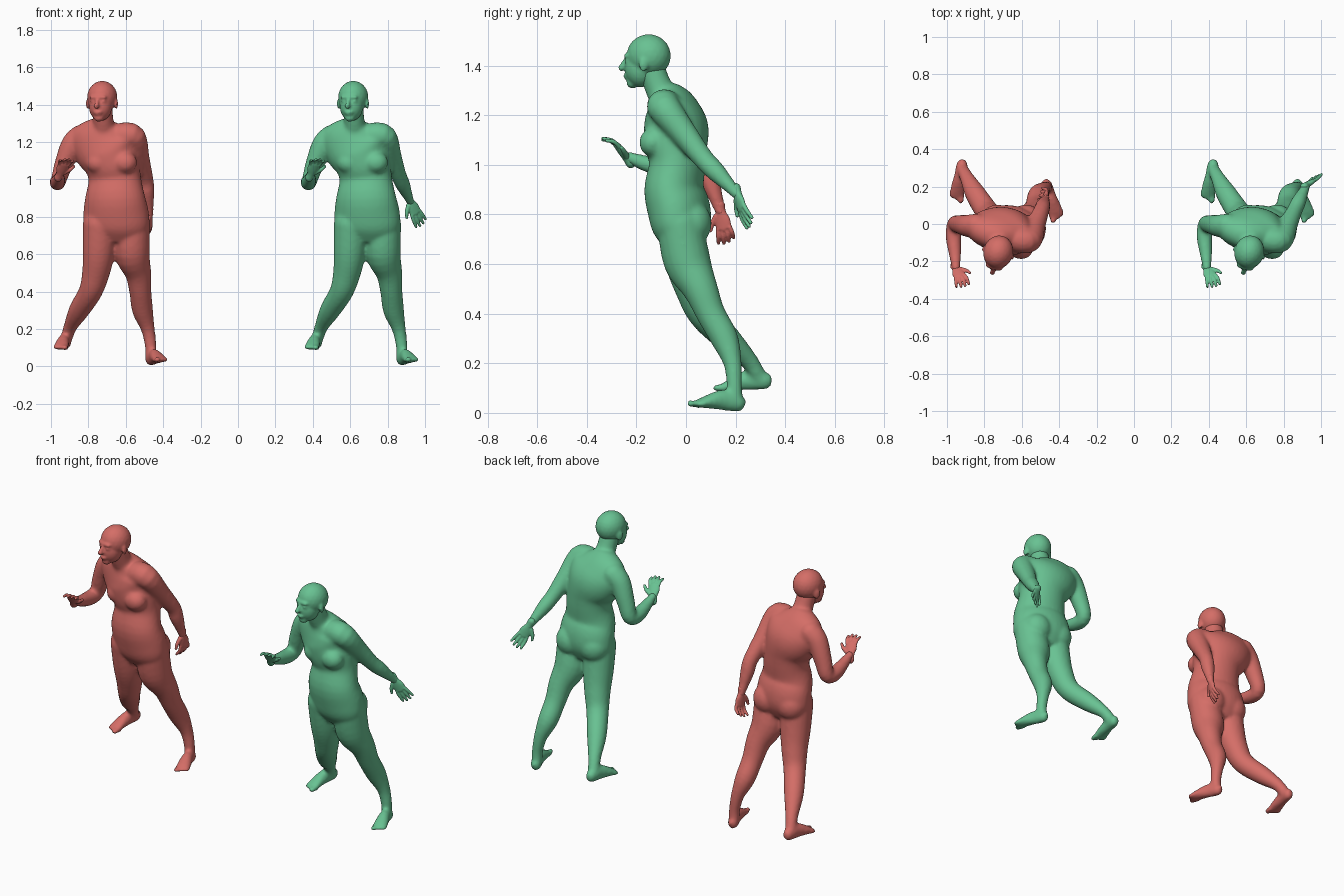
import bpy, bmesh, math
from mathutils import Vector, Matrix

if "Cube" in bpy.data.objects:
    bpy.data.objects.remove(bpy.data.objects["Cube"])


def material(name, colour):
    mat = bpy.data.materials.new(name)
    mat.use_nodes = True
    mat.diffuse_color = colour
    mat.node_tree.nodes["Principled BSDF"].inputs["Base Color"].default_value = colour
    return mat


def spline(points, steps=4):
    """Catmull-Rom resampling of (x, y, z, width, depth) rows."""
    rows = [Vector(p) for p in points]
    rows = [rows[0]] + rows + [rows[-1]]
    out = []
    for a, b, c, d in zip(rows, rows[1:], rows[2:], rows[3:]):
        for k in range(steps):
            t = k / steps
            out.append(b + (c - a) * (t / 2) + (a * 2 - b * 5 + c * 4 - d) * (t * t / 2)
                       + (b * 3 - a - c * 3 + d) * (t ** 3 / 2))
    return out + [rows[-1]]


def ellipsoid(bm, centre, radii, yaw=0.0):
    m = (Matrix.Translation(centre) @ Matrix.Rotation(yaw, 4, "Z")
         @ Matrix.Diagonal((*radii, 1)))
    bmesh.ops.create_icosphere(bm, subdivisions=3, radius=1, matrix=m)


def tube(bm, points, side=(1, 0, 0), sides=20, round_ends=True):
    """Closed loft along a path; rows are x, y, z, width[, depth]."""
    rows = spline([(*p, p[3]) if len(p) == 4 else p for p in points])
    centres = [Vector(r[:3]) for r in rows]
    rings = []
    for i, r in enumerate(rows):
        along = (centres[min(i + 1, len(rows) - 1)] - centres[max(i - 1, 0)]).normalized()
        u = Vector(side)
        u = (u - along * u.dot(along)).normalized()
        v = along.cross(u)
        angles = [math.tau * k / sides for k in range(sides)]
        rings.append([bm.verts.new(centres[i] + u * r[3] * math.cos(a) + v * r[4] * math.sin(a))
                      for a in angles])
    for a, b in zip(rings, rings[1:]):
        for k in range(sides):
            n = (k + 1) % sides
            bm.faces.new((a[k], a[n], b[n], b[k]))
    bm.faces.new(rings[0][::-1])
    bm.faces.new(rings[-1])
    if round_ends:
        for r in (rows[0], rows[-1]):
            ellipsoid(bm, r[:3], [min(r[3], r[4])] * 3)


def skin(name, bm, mat, offset, voxel, smoothing):
    """Fuse the overlapping volumes into one smooth surface."""
    mesh = bpy.data.meshes.new(name)
    bmesh.ops.recalc_face_normals(bm, faces=bm.faces)
    bm.to_mesh(mesh)
    bm.free()
    mesh.materials.append(mat)
    obj = bpy.data.objects.new(name, mesh)
    obj.location.x = offset
    bpy.context.collection.objects.link(obj)
    fuse = obj.modifiers.new("fuse", "REMESH")
    fuse.mode = "VOXEL"
    fuse.voxel_size = voxel
    fuse.use_smooth_shade = True
    relax = obj.modifiers.new("relax", "SMOOTH")
    relax.factor = 0.5
    relax.iterations = smoothing


def foot(bm, heel, toe, inner):
    heel, toe = Vector(heel), Vector(toe)
    d = toe - heel
    across = d.cross(Vector((0, 0, 1))).normalized()
    if across.x * inner < 0:
        across = -across
    profile = [(0, .03, .014, .02), (.1, .034, .029, .034), (.4, .042, .031, .042),
               (.7, .028, .04, .026), (.86, .018, .039, .016)]
    tube(bm, [(*(heel + d * t + Vector((0, 0, h))), w, e) for t, h, w, e in profile],
         side=across, round_ends=False)
    # toes, big one on the inner side
    for k in range(5):
        r = .015 if k == 0 else .0105
        base = heel + d * .8 + across * (.028 - .015 * k) + Vector((0, 0, .016))
        tip = base + d * (.17 - .022 * k)
        tube(bm, [(*base, r), (*tip, r)], sides=10)


def hand(bm, wrist, direction, thumb_side, curl):
    w, d, c = Vector(wrist), Vector(direction).normalized(), Vector(curl).normalized()
    s = Vector(thumb_side)
    s = (s - d * s.dot(d)).normalized()
    tube(bm, [(*(w - d * .03), .023, .021), (*w, .021, .017), (*(w + d * .035), .033, .015),
              (*(w + d * .07), .032, .012)], side=s)
    for k, length in enumerate((.052, .058, .054, .042)):
        spread = 1.5 - k
        base = w + d * .066 + s * spread * .0165
        mid = base + d * length * .55 + s * spread * .004 + c * .006
        tip = mid + d * length * .4 + s * spread * .002 + c * .02
        tube(bm, [(*base, .0095), (*mid, .009), (*tip, .0075)], side=s, sides=10)
    base, mid = w + d * .015 + s * .02, w + d * .04 + s * .045
    tube(bm, [(*base, .014), (*mid, .011), (*(mid + d * .025 + s * .012), .008)],
         side=c, sides=10)


def head(bm):
    yaw = -.28
    turn = Matrix.Rotation(yaw, 3, "Z")
    centre = Vector((.615, -.155, 1.435))

    def at(x, y, z):
        return centre + turn @ Vector((x, y, z))

    ellipsoid(bm, at(0, .005, .005), (.08, .09, .087), yaw)         # cranium
    ellipsoid(bm, at(0, -.03, -.045), (.062, .064, .078), yaw)      # face
    ellipsoid(bm, at(0, -.063, -.105), (.027, .024, .022), yaw)     # chin
    ellipsoid(bm, at(0, -.078, .004), (.05, .016, .013), yaw)       # brow
    tube(bm, [(*at(0, -.088, -.005), .008), (*at(0, -.1, -.025), .01),
              (*at(0, -.109, -.044), .014)], sides=12)              # nose
    ellipsoid(bm, at(0, -.088, -.075), (.025, .012, .007), yaw)     # upper lip
    ellipsoid(bm, at(0, -.085, -.086), (.021, .012, .007), yaw)     # lower lip
    for m in (-1, 1):
        ellipsoid(bm, at(.03 * m, -.074, -.017), (.014, .014, .01), yaw)         # eyes
        ellipsoid(bm, at(.078 * m, .005, -.03), (.009, .019, .03), yaw + .3 * m) # ears


def body(bm, left_elbow, left_wrist):
    # torso from pelvis to shoulders
    tube(bm, [(.69, -.01, .67, .12, .07), (.692, -.018, .74, .174, .112),
              (.69, -.028, .82, .177, .124), (.685, -.048, .9, .163, .118),
              (.683, -.035, 1.0, .142, .112), (.67, -.04, 1.08, .15, .125),
              (.64, -.04, 1.16, .175, .126), (.62, -.055, 1.23, .185, .1),
              (.618, -.075, 1.285, .12, .07), (.62, -.085, 1.315, .05, .045)],
         side=(1, -.22, 0), sides=32, round_ends=False)
    for x, y in ((.595, -.1), (.735, -.13)):
        ellipsoid(bm, (x, y, 1.09), (.068, .058, .06), -.2)         # chest
    for x in (.61, .765):
        ellipsoid(bm, (x, .022, .765), (.088, .082, .09))           # seat
    # neck
    tube(bm, [(.63, -.06, 1.23, .075), (.622, -.105, 1.3, .057), (.615, -.14, 1.39, .055)])
    # legs
    tube(bm, [(.78, -.025, .76, .092), (.775, .005, .61, .095), (.808, .058, .5, .071),
              (.82, .1, .4, .059), (.832, .155, .3, .056), (.86, .188, .2, .037),
              (.875, .195, .11, .031), (.874, .2, .05, .03)])
    tube(bm, [(.605, -.025, .76, .093), (.597, .0, .61, .086), (.582, .03, .5, .074),
              (.553, .07, .4, .063), (.492, .165, .3, .055), (.447, .25, .215, .037),
              (.425, .292, .15, .032)])
    foot(bm, (.866, .236, .002), (.938, .018, .022), -1)
    foot(bm, (.427, .345, .096), (.388, .12, .084), 1)
    # right arm, bent forward
    tube(bm, [(.5, -.01, 1.225, .066), (.455, -.01, 1.185, .06), (.41, -.002, 1.08, .05),
              (.383, -.003, .995, .042), (.377, -.07, .985, .042), (.385, -.16, 1.005, .033),
              (.39, -.235, 1.032, .022)])
    # left arm, trailing
    elbow, wrist = Vector(left_elbow), Vector(left_wrist)
    shoulder = Vector((.785, -.085, 1.225))
    tube(bm, [(.73, -.085, 1.235, .07), (*shoulder, .066),
              (*shoulder.lerp(elbow, .5), .053), (*elbow, .042),
              (*elbow.lerp(wrist, .35), .04), (*elbow.lerp(wrist, .75), .028), (*wrist, .022)],
         side=(0, 1, 0))


def figure(name, mat, offset, elbow, wrist, hand_dir, thumb, curl):
    bm = bmesh.new()
    body(bm, elbow, wrist)
    skin(name + "_body", bm, mat, offset, .01, 6)
    bm = bmesh.new()
    head(bm)
    skin(name + "_head", bm, mat, offset, .007, 3)
    bm = bmesh.new()
    hand(bm, (.39, -.24, 1.03), (.03, -.055, .07), (1, .1, .1), (0, -.85, -.5))
    skin(name + "_right_hand", bm, mat, offset, .004, 2)
    bm = bmesh.new()
    hand(bm, wrist, hand_dir, thumb, curl)
    skin(name + "_left_hand", bm, mat, offset, .004, 2)


green = material("soft_green", (.14, .54, .29, 1))
red = material("soft_red", (.66, .155, .135, 1))
figure("green_figure", green, 0, (.858, .07, 1.025), (.922, .208, .88),
       (.045, .03, -.095), (-.8, -.35, -.3), (.3, .5, -.5))
figure("red_figure", red, -1.342, (.848, .075, 1.0), (.868, .14, .81),
       (.0, .02, -.1), (-.3, -.95, 0), (-1, 0, -.2))
